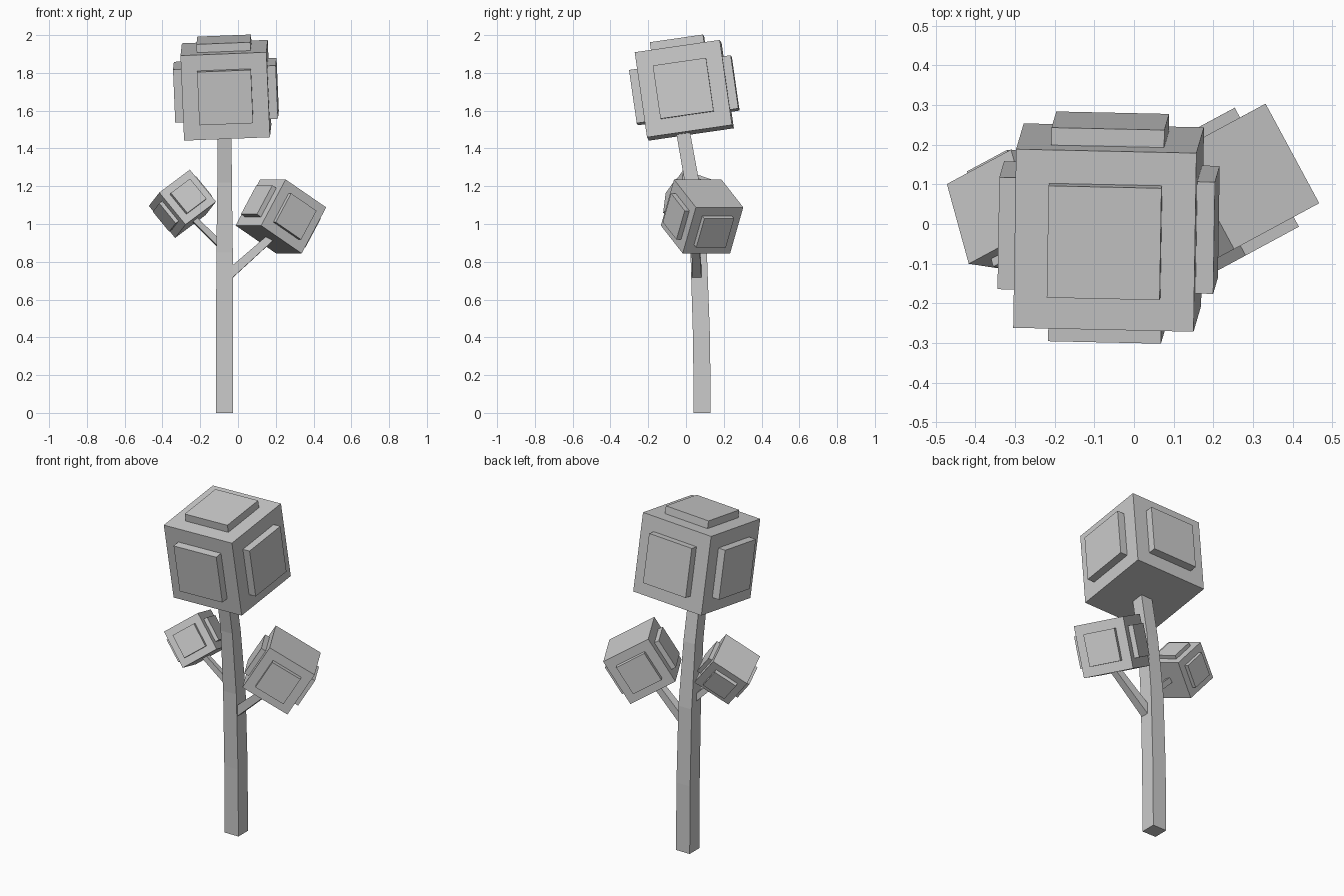
import bpy, bmesh
from mathutils import Vector, Matrix

if "Cube" in bpy.data.objects:
    bpy.data.objects.remove(bpy.data.objects["Cube"])


def finish(name, bm):
    bmesh.ops.recalc_face_normals(bm, faces=bm.faces)
    me = bpy.data.meshes.new(name)
    bm.to_mesh(me)
    bm.free()
    ob = bpy.data.objects.new(name, me)
    bpy.context.collection.objects.link(ob)
    return ob


def tapered_bar(name, stations, side, up):
    """Square bar through (centre, width) stations."""
    bm = bmesh.new()
    rings = []
    for centre, w in stations:
        rings.append([bm.verts.new(Vector(centre) + (side * a + up * b) * w / 2)
                      for a, b in ((-1, -1), (1, -1), (1, 1), (-1, 1))])
    for lo, hi in zip(rings, rings[1:]):
        for i in range(4):
            j = (i + 1) % 4
            bm.faces.new((lo[i], lo[j], hi[j], hi[i]))
    bm.faces.new(rings[0])
    bm.faces.new(rings[-1])
    return finish(name, bm)


def block_head(name, centre, x_axis, z_axis, size, top_panel=False):
    """Tilted cube with a raised square panel on its sides."""
    x = Vector(x_axis).normalized()
    z = Vector(z_axis)
    z = (z - x * z.dot(x)).normalized()
    y = z.cross(x)
    frame = Matrix.Translation(centre) @ Matrix((x, y, z)).transposed().to_4x4()
    cube = bmesh.new()
    bmesh.ops.create_cube(cube, size=size, matrix=frame)
    finish(name + "_cube", cube)

    panels = bmesh.new()
    wide, thick, sink = size * 0.626, size * 0.098, 0.01
    normals = [(1, 0, 0), (-1, 0, 0), (0, 1, 0), (0, -1, 0)]
    if top_panel:
        normals.append((0, 0, 1))
    for n in map(Vector, normals):
        scale = [(thick + sink) if c else wide for c in n]
        offset = n * (size / 2 + (thick - sink) / 2)
        m = frame @ Matrix.Translation(offset) @ Matrix.Diagonal((*scale, 1))
        bmesh.ops.create_cube(panels, size=1, matrix=m)
    finish(name + "_panels", panels)


def branch(name, start, end, w0, w1):
    d = (Vector(end) - Vector(start)).normalized()
    side = d.cross(Vector((0, 0, 1))).normalized()
    tip = Vector(end) + d * 0.03
    tapered_bar(name, [(start, w0), (tip, w1)], side, side.cross(d))


# Trunk, bending forward near the top
tapered_bar("trunk", [((-0.071, 0.086, 0), 0.09), ((-0.071, 0.082, 0.4), 0.09),
                      ((-0.071, 0.067, 0.85), 0.087), ((-0.071, 0.032, 1.22), 0.077),
                      ((-0.071, -0.025, 1.54), 0.073)],
            Vector((1, 0, 0)), Vector((0, 1, 0)))

# Large top head
block_head("top_head", (-0.064, -0.009, 1.708), (0.457, -0.01, 0.018),
           (-0.017, -0.065, 0.45), 0.455, top_panel=True)

# Right head and its branch
block_head("right_head", (0.227, 0.085, 1.04), (0.215, 0.116, -0.148),
           (0.13, 0.07, 0.244), 0.285)
branch("right_branch", (-0.055, 0.058, 0.725), (0.162, 0.05, 0.918), 0.05, 0.04)

# Left head and its branch
block_head("left_head", (-0.294, 0.033, 1.107), (0.16, 0.086, 0.12),
           (-0.137, 0.021, 0.167), 0.22)
branch("left_branch", (-0.085, 0.055, 0.88), (-0.226, 0.023, 1.02), 0.034, 0.03)
